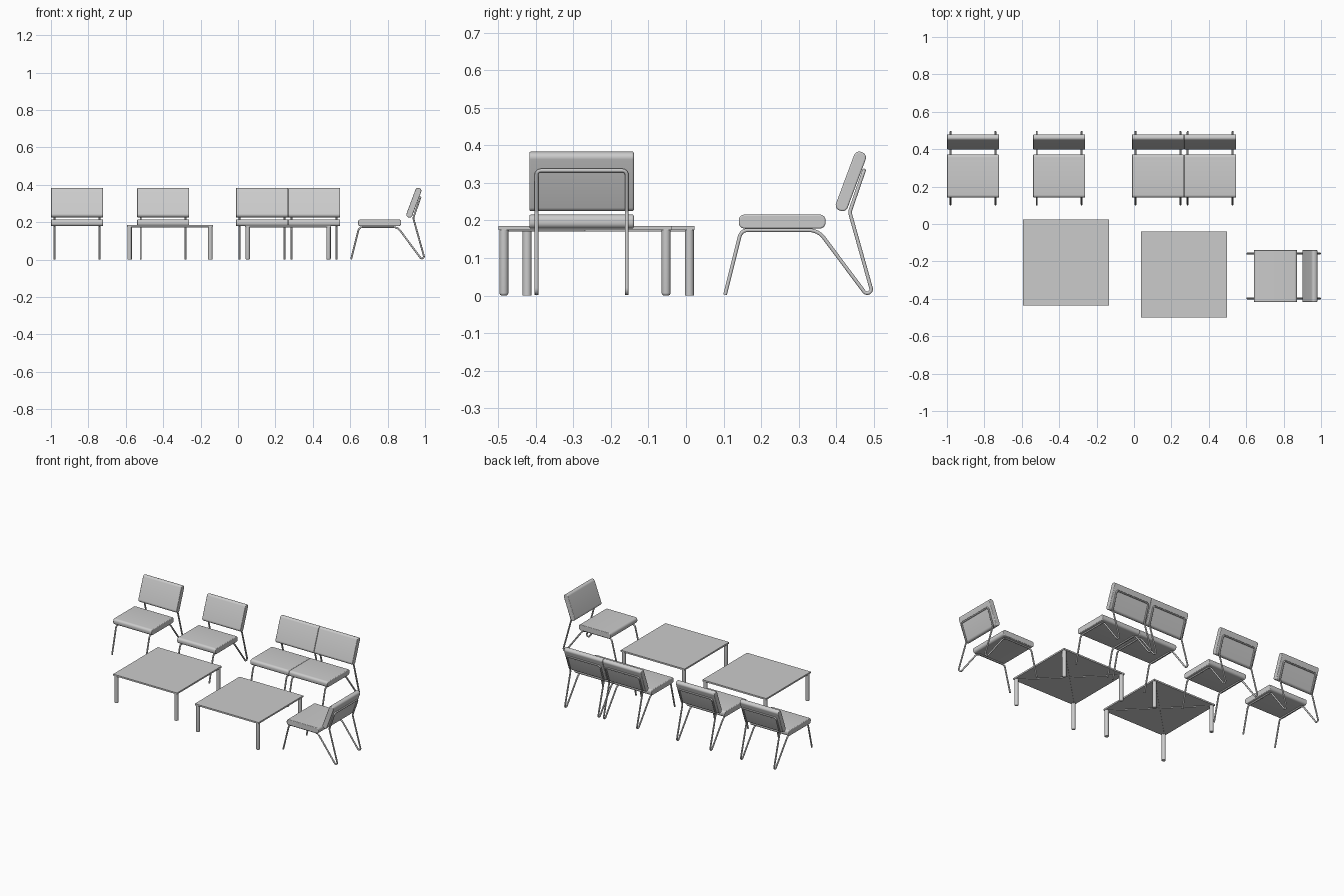
import bpy, bmesh, math
from mathutils import Vector, Matrix

if "Cube" in bpy.data.objects:
    bpy.data.objects.remove(bpy.data.objects["Cube"])


def finish(bm, name, loc=(0, 0, 0), rot_z=0):
    bmesh.ops.recalc_face_normals(bm, faces=bm.faces)
    me = bpy.data.meshes.new(name)
    bm.to_mesh(me)
    bm.free()
    ob = bpy.data.objects.new(name, me)
    bpy.context.collection.objects.link(ob)
    ob.location = loc
    ob.rotation_euler.z = rot_z
    smooth(ob)
    return ob


def smooth(ob):
    bpy.ops.object.select_all(action='DESELECT')
    ob.select_set(True)
    bpy.context.view_layer.objects.active = ob
    bpy.ops.object.shade_smooth_by_angle(angle=math.radians(40))


def fillet(pts, radii, steps=8):
    """Round the inner corners of a 3D path."""
    out = [Vector(pts[0])]
    for i in range(1, len(pts) - 1):
        p = Vector(pts[i])
        a = (Vector(pts[i - 1]) - p).normalized()
        b = (Vector(pts[i + 1]) - p).normalized()
        half = a.angle(b) / 2
        r = radii[i - 1]
        c = p + (a + b).normalized() * (r / math.sin(half))
        t = r / math.tan(half)
        va, vb = p + a * t - c, p + b * t - c
        sweep = va.angle(vb)
        for k in range(steps + 1):
            f = k / steps
            out.append(c + (va * math.sin((1 - f) * sweep) + vb * math.sin(f * sweep)) / math.sin(sweep))
    out.append(Vector(pts[-1]))
    return out


def tube(name, pts, r, loc, rot_z):
    cu = bpy.data.curves.new(name, 'CURVE')
    cu.dimensions = '3D'
    cu.bevel_depth = r
    cu.bevel_resolution = 3
    cu.use_fill_caps = True
    sp = cu.splines.new('POLY')
    sp.points.add(len(pts) - 1)
    for q, p in zip(sp.points, pts):
        q.co = (*p, 1)
    ob = bpy.data.objects.new(name, cu)
    bpy.context.collection.objects.link(ob)
    ob.location = loc
    ob.rotation_euler.z = rot_z
    bpy.ops.object.select_all(action='DESELECT')
    ob.select_set(True)
    bpy.context.view_layer.objects.active = ob
    bpy.ops.object.convert(target='MESH')
    smooth(bpy.context.view_layer.objects.active)


def cushion(name, width, length, thick, radius, centre, tilt, loc, rot_z):
    """Rounded slab: profile in y-z, extruded along x."""
    bm = bmesh.new()
    vs = []
    for q, (sy, sz) in enumerate([(1, 1), (-1, 1), (-1, -1), (1, -1)]):
        for k in range(7):
            a = math.radians(90 * q + 15 * k)
            vs.append(bm.verts.new((-width / 2,
                                    sy * (length / 2 - radius) + radius * math.cos(a),
                                    sz * (thick / 2 - radius) + radius * math.sin(a))))
    f = bm.faces.new(vs)
    ext = bmesh.ops.extrude_face_region(bm, geom=[f])
    bmesh.ops.translate(bm, vec=(width, 0, 0),
                        verts=[v for v in ext['geom'] if isinstance(v, bmesh.types.BMVert)])
    bmesh.ops.transform(bm, verts=bm.verts,
                        matrix=Matrix.Translation(centre) @ Matrix.Rotation(tilt, 4, 'X'))
    ob = finish(bm, name, loc, rot_z)
    mod = ob.modifiers.new('soft_edge', 'BEVEL')
    mod.width = 0.004
    mod.segments = 3
    mod.angle_limit = math.radians(60)


def chair(tag, loc, rot_z=0):
    # one continuous bent tube, left foot to right foot
    side = [(0.104, 0.002), (0.147, 0.174), (0.352, 0.174),
            (0.508, -0.035), (0.436, 0.222), (0.474, 0.333)]
    pts = [(-0.12, y, z) for y, z in side] + [(0.12, y, z) for y, z in reversed(side)]
    radii = [0.022, 0.05, 0.0106, 0.02, 0.012]
    tube(tag + "_tube_frame", fillet(pts, radii + radii[::-1]), 0.005, loc, rot_z)
    cushion(tag + "_seat", 0.278, 0.231, 0.037, 0.015, (0, 0.256, 0.197), 0, loc, rot_z)
    cushion(tag + "_backrest", 0.278, 0.166, 0.033, 0.0145, (0, 0.439, 0.304),
            math.radians(69.5), loc, rot_z)


def table(tag, cx, cy, round_feet):
    size, top, leg_r = 0.46, 0.185, 0.012
    # thin square top
    bm = bmesh.new()
    bmesh.ops.create_cube(bm, size=1, matrix=Matrix.Translation((0, 0, top - 0.005))
                          @ Matrix.Diagonal((size, size, 0.010, 1)))
    finish(bm, tag + "_top", (cx, cy, 0))
    # corner legs
    off = size / 2 - leg_r - 0.002
    h = top - 0.008
    for i, (sx, sy) in enumerate([(1, 1), (-1, 1), (-1, -1), (1, -1)]):
        bm = bmesh.new()
        bmesh.ops.create_cone(bm, cap_ends=True, segments=24, radius1=leg_r, radius2=leg_r,
                              depth=h, matrix=Matrix.Translation((0, 0, h / 2)))
        if round_feet:
            rim = [e for e in bm.edges if all(v.co.z < 0.001 for v in e.verts)]
            bmesh.ops.bevel(bm, geom=rim, offset=0.007, segments=4, profile=0.5, affect='EDGES')
        finish(bm, f"{tag}_leg_{i + 1}", (cx + sx * off, cy + sy * off, 0))
    # diagonal braces under the top
    for i, a in enumerate((45, -45)):
        bm = bmesh.new()
        bmesh.ops.create_cube(bm, size=1, matrix=Matrix.Translation((0, 0, top - 0.0115))
                              @ Matrix.Diagonal((off * 2 * math.sqrt(2), 0.008, 0.005, 1)))
        finish(bm, f"{tag}_brace_{i + 1}", (cx, cy, 0), math.radians(a))


# row of chairs along the back, two of them paired
for i, x in enumerate((-0.861, -0.400, 0.128, 0.407)):
    chair(f"chair_{i + 1}", (x, 0, 0))
# chair at the right end, turned towards -x
chair("side_chair", (0.501, -0.278, 0), -math.pi / 2)
# two low tables
table("left_table", -0.364, -0.207, False)
table("right_table", 0.268, -0.269, True)
